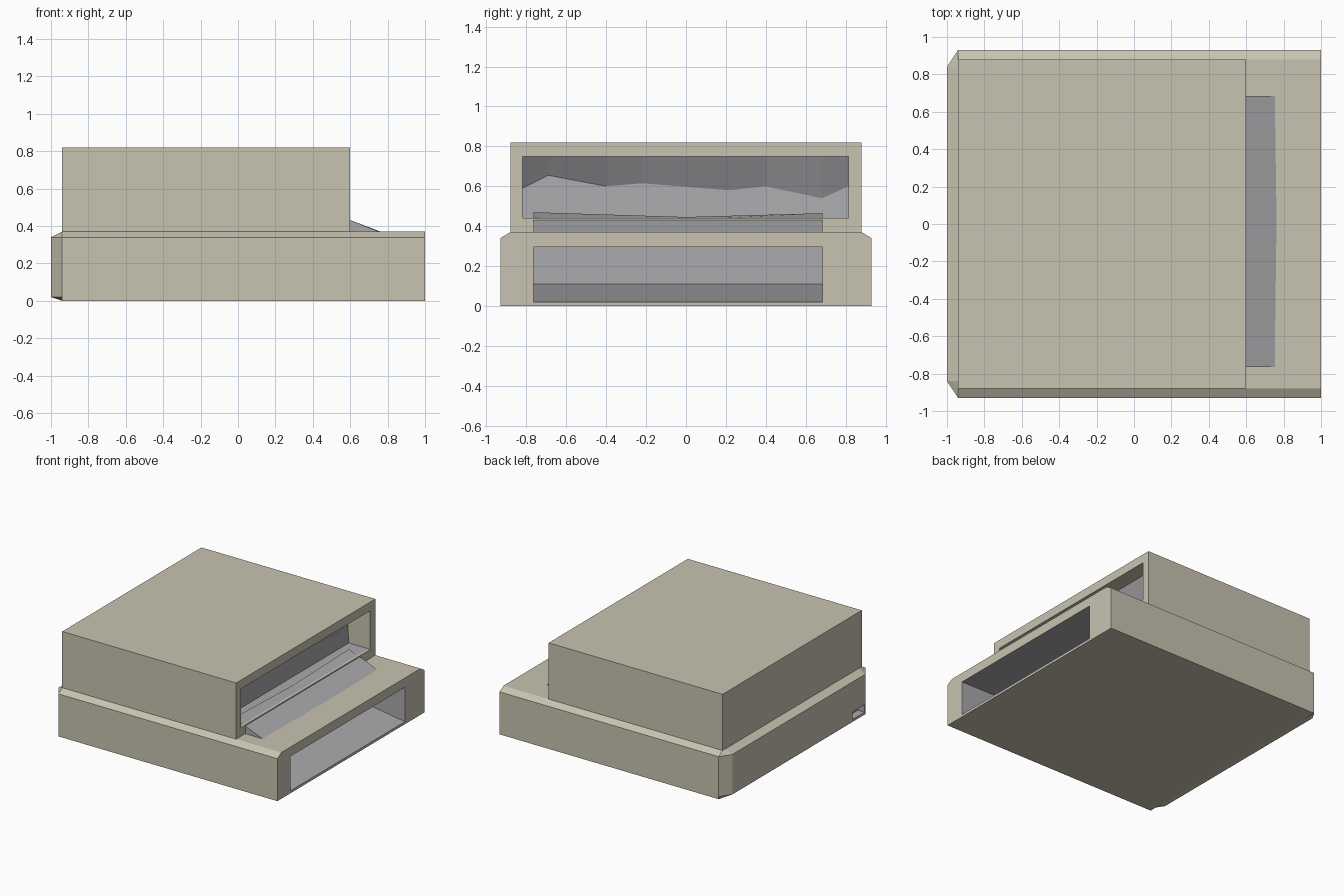
import bpy, bmesh

if "Cube" in bpy.data.objects:
    bpy.data.objects.remove(bpy.data.objects["Cube"])


def material(name, rgb):
    m = bpy.data.materials.new(name)
    m.diffuse_color = (*rgb, 1)
    m.use_nodes = True
    m.node_tree.nodes["Principled BSDF"].inputs["Base Color"].default_value = m.diffuse_color
    return m


BEIGE = material("beige_plastic", (0.58, 0.55, 0.44))
GREY = material("grey_lining", (0.40, 0.40, 0.42))


def loft(name, rings, mat, capped=True):
    """Skin matching rings of points; capped rings are closed loops."""
    bm = bmesh.new()
    vs = [[bm.verts.new(p) for p in r] for r in rings]
    n = len(rings[0])
    for a, b in zip(vs, vs[1:]):
        for i in range(n if capped else n - 1):
            j = (i + 1) % n
            bm.faces.new((a[i], a[j], b[j], b[i]))
    if capped:
        bm.faces.new(vs[0][::-1])
        bm.faces.new(vs[-1])
        bmesh.ops.recalc_face_normals(bm, faces=bm.faces)
    me = bpy.data.meshes.new(name)
    bm.to_mesh(me)
    bm.free()
    me.materials.append(mat)
    ob = bpy.data.objects.new(name, me)
    bpy.context.collection.objects.link(ob)
    return ob


def prism(name, profile, y0, y1, mat):
    return loft(name, [[(x, y, z) for x, z in profile] for y in (y0, y1)], mat)


def box_profile(x0, x1, z0, z1):
    return [(x0, z0), (x1, z0), (x1, z1), (x0, z1)]


def cut(body, cutter):
    mod = body.modifiers.new("cut", "BOOLEAN")
    mod.operation = "DIFFERENCE"
    mod.solver = "EXACT"
    mod.material_mode = "TRANSFER"
    mod.object = cutter
    bpy.context.view_layer.objects.active = body
    bpy.ops.object.modifier_apply(modifier=mod.name)
    bpy.data.objects.remove(cutter)


# Base: outline with clipped rear corners and chamfered rear, side and bottom edges
def base_ring(z, half_y, back):
    half = [(1, half_y), (-0.94, half_y), (back, 0.84)]
    return [(x, y, z) for x, y in half] + [(x, -y, z) for x, y in half[::-1]]


base = loft("base_housing", [base_ring(0, 0.93, -0.94), base_ring(0.02, 0.93, -1),
                             base_ring(0.34, 0.93, -1), base_ring(0.37, 0.88, -0.94)], BEIGE)

# Lower tray bay with a gently rising floor, and the small rear socket
cut(base, prism("bay_cutter", [(1.1, 0.02), (1.1, 0.295), (0.4, 0.295), (0.4, 0.11), (0.99, 0.02)],
                -0.765, 0.685, GREY))
cut(base, prism("socket_cutter", box_profile(-1.1, -0.94, 0.04, 0.10), -0.83, -0.68, GREY))

# Upper housing with its wide opening
upper = prism("upper_housing", box_profile(-0.94, 0.60, 0.37, 0.82), -0.88, 0.88, BEIGE)
cut(upper, prism("opening_cutter", box_profile(0.38, 0.7, 0.44, 0.75), -0.82, 0.815, BEIGE))

# Crumpled lining at the back of the opening
crease = [(-0.82, 0.59), (-0.69, 0.655), (-0.4, 0.60), (-0.22, 0.615), (0.22, 0.58),
          (0.4, 0.60), (0.68, 0.54), (0.815, 0.60)]
loft("opening_lining", [[(0.48, y, 0.749), (0.40, y, z), (0.41, y, 0.442), (0.58, y, 0.442)]
                        for y, z in crease], GREY, capped=False)

# Sagging output ramp passing out under the opening
loft("output_ramp", [[(tip, y, 0.365), (0.60, y, 0.432), (0.5, y, top), (0.5, y, 0.40), (0.6, y, 0.365)]
                     for y, tip, top in [(-0.765, 0.765, 0.47), (0, 0.775, 0.446), (0.685, 0.765, 0.465)]], GREY)
